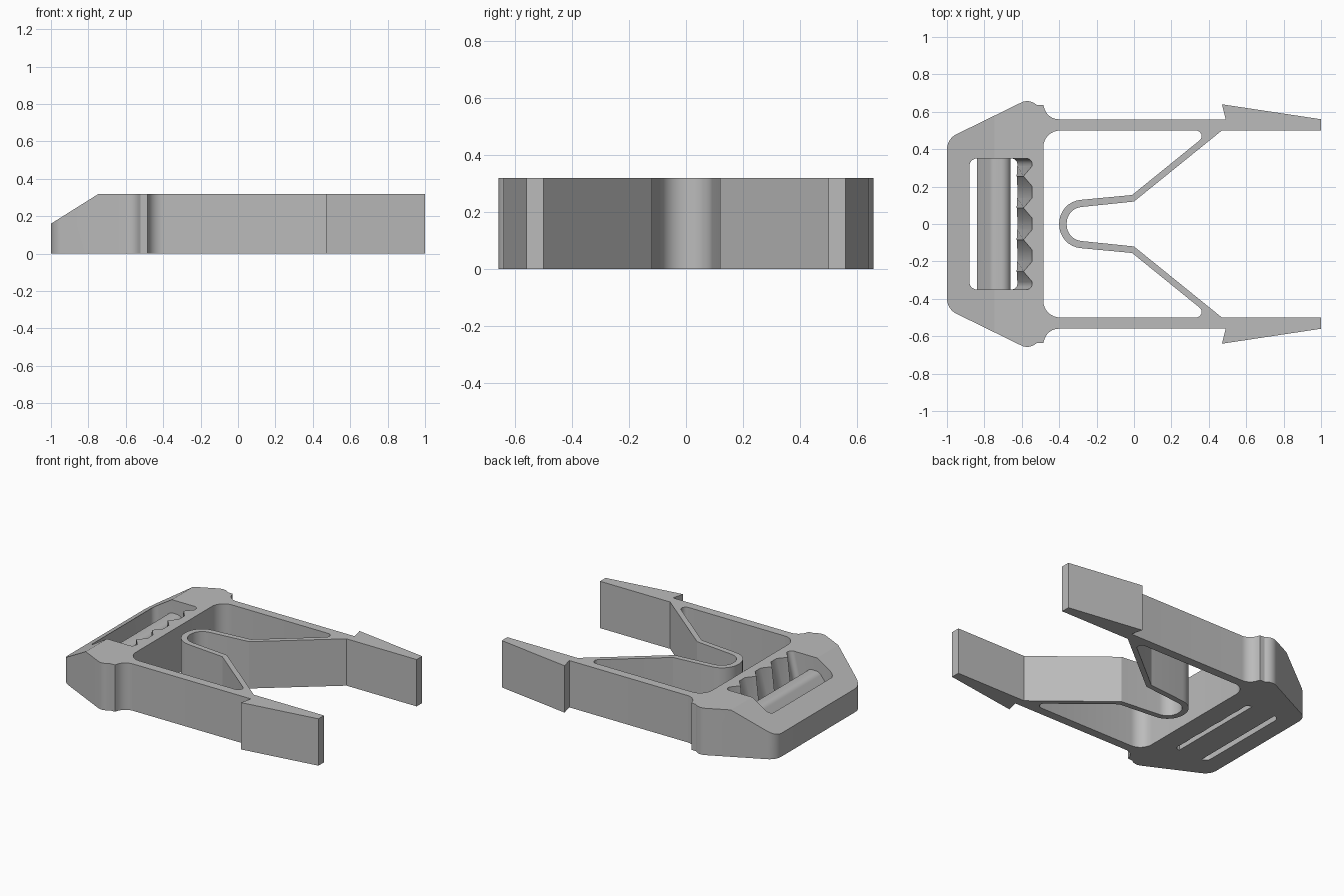
import bpy, bmesh
from math import tan
from mathutils import Vector

if "Cube" in bpy.data.objects:
    bpy.data.objects.remove(bpy.data.objects["Cube"])

HEIGHT = 0.32

plastic = bpy.data.materials.new("grey plastic")
plastic.use_nodes = True
grey = (0.5, 0.5, 0.5, 1)
plastic.diffuse_color = grey
plastic.node_tree.nodes["Principled BSDF"].inputs["Base Color"].default_value = grey


def rounded(corners, steps=8):
    """Turn (x, y, radius) corners into a filleted outline."""
    out = []
    for i, (x, y, r) in enumerate(corners):
        p = Vector((x, y))
        if r == 0:
            out.append(p)
            continue
        a = (Vector(corners[i - 1][:2]) - p).normalized()
        b = (Vector(corners[(i + 1) % len(corners)][:2]) - p).normalized()
        reach = r / tan(a.angle(b) / 2)
        centre = p + (a + b).normalized() * (reach ** 2 + r ** 2) ** 0.5
        start, end = p + a * reach - centre, p + b * reach - centre
        for k in range(steps + 1):
            spoke = start.slerp(end, k / steps).normalized()
            out.append(centre + spoke * r)
    return out


def mirrored(half):
    return half + [(x, -y, r) for x, y, r in reversed(half)]


def loft(name, lower, upper, z0, z1):
    """Solid between two outlines with matching points."""
    bm = bmesh.new()
    a = [bm.verts.new((p[0], p[1], z0)) for p in lower]
    b = [bm.verts.new((p[0], p[1], z1)) for p in upper]
    bm.faces.new(a)
    bm.faces.new(b)
    for i in range(len(a)):
        bm.faces.new((a[i - 1], a[i], b[i], b[i - 1]))
    bmesh.ops.recalc_face_normals(bm, faces=bm.faces)
    mesh = bpy.data.meshes.new(name)
    bm.to_mesh(mesh)
    bm.free()
    obj = bpy.data.objects.new(name, mesh)
    bpy.context.collection.objects.link(obj)
    mesh.materials.append(plastic)
    return obj


def activate(obj):
    bpy.ops.object.select_all(action='DESELECT')
    obj.select_set(True)
    bpy.context.view_layer.objects.active = obj


def cut(obj, cutter):
    mod = obj.modifiers.new("cut", 'BOOLEAN')
    mod.operation = 'DIFFERENCE'
    mod.solver = 'EXACT'
    mod.object = cutter
    activate(obj)
    bpy.ops.object.modifier_apply(modifier=mod.name)
    bpy.data.objects.remove(cutter)


# Buckle outline: frame, shoulder, arm, barb, then the spring loop
outline = rounded(mirrored([
    (-1, 0.455, 0.09), (-0.565, 0.668, 0.07), (-0.52, 0.637, 0),
    (-0.485, 0.635, 0), (-0.46, 0.56, 0.08), (0.49, 0.56, 0),
    (0.47, 0.64, 0), (1, 0.56, 0), (1, 0.5, 0), (0.47, 0.5, 0),
    (0, 0.12, 0), (-0.36, 0.083, 0.088)]))
buckle = loft("buckle_body", outline, outline, 0, HEIGHT)

# Sloped strap end
bm = bmesh.new()
bm.from_mesh(buckle.data)
bmesh.ops.bisect_plane(
    bm, geom=bm.verts[:] + bm.edges[:] + bm.faces[:], plane_co=(-1, 0, 0.16),
    plane_no=(-0.16, 0, 0.255), clear_outer=True)
bmesh.ops.holes_fill(bm, edges=[e for e in bm.edges if e.is_boundary])
bmesh.ops.recalc_face_normals(bm, faces=bm.faces)
bm.to_mesh(buckle.data)
bm.free()

# Window between frame, arms and spring
window = rounded(mirrored([
    (-0.4, 0.118, 0.125), (-0.01, 0.155, 0), (0.416, 0.5, 0.03),
    (-0.485, 0.5, 0.09)]))
cut(buckle, loft("window_cutter", window, window, -0.1, HEIGHT + 0.1))


# Strap slot with a leaning, toothed inner wall
def slot(wall, tip):
    pts = [(-0.88, -0.35, 0.04), (-0.88, 0.35, 0.04), (wall, 0.35, 0.03)]
    for y in (0.255, 0.085, -0.085, -0.255):
        pts += [(wall, y + 0.055, 0), (tip, y, 0), (wall, y - 0.055, 0)]
    return rounded(pts + [(wall, -0.35, 0.03)])


cut(buckle, loft("slot_cutter", slot(-0.625, -0.628), slot(-0.543, -0.59),
                 -0.005, HEIGHT + 0.005))

# Strap bar: ridged profile laid across the slot
profile = rounded([(-0.84, 0, 0), (-0.84, 0.13, 0.02), (-0.76, 0.23, 0.05),
                   (-0.66, 0.23, 0.05), (-0.66, 0, 0)])
bar = loft("strap_bar", profile, profile, -0.35, 0.35)
for v in bar.data.vertices:
    v.co = (v.co.x, -v.co.z, v.co.y)

for part in (buckle, bar):
    activate(part)
    bpy.ops.object.shade_smooth_by_angle(angle=0.5)
